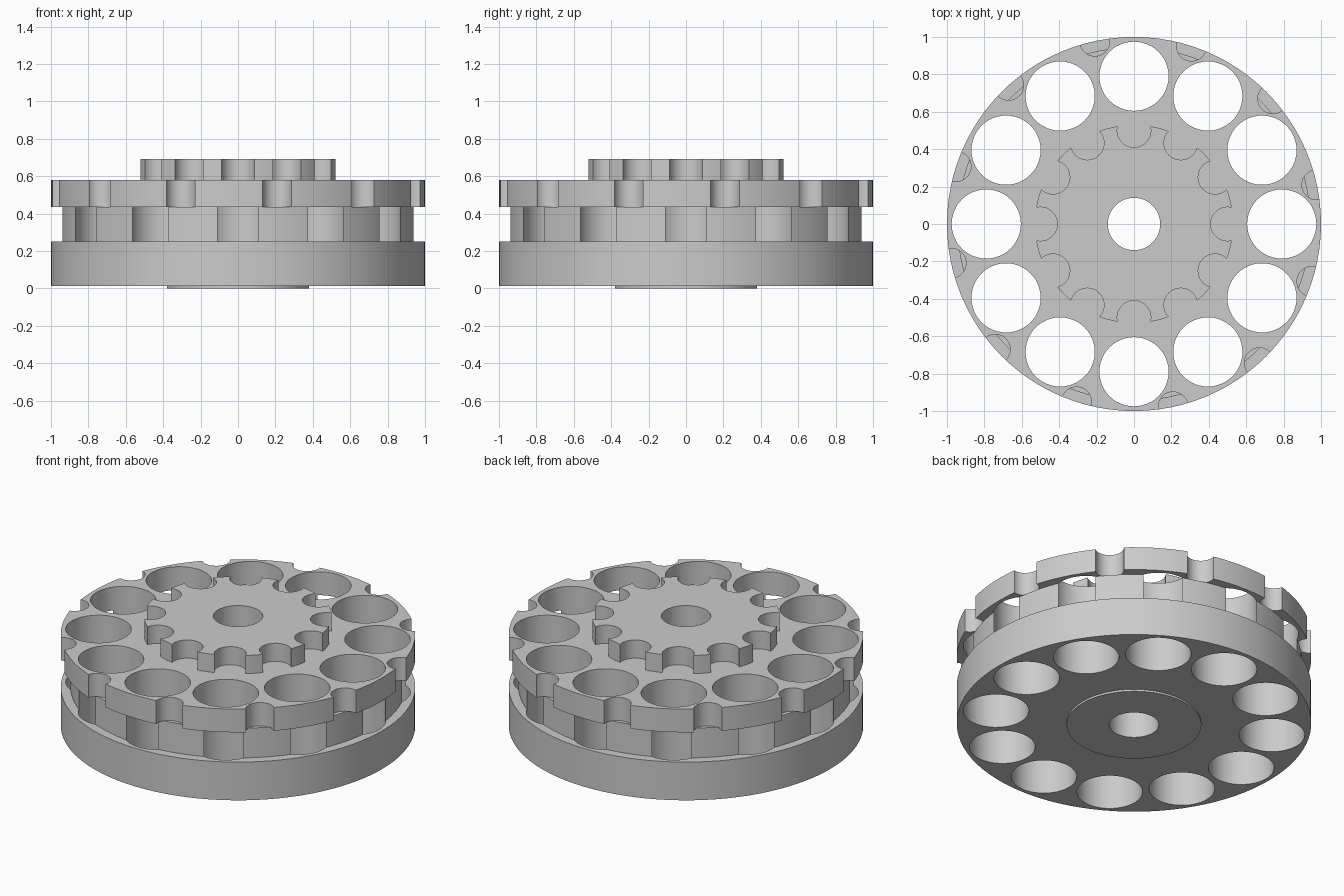
import bpy, bmesh, math
from mathutils import Matrix

if "Cube" in bpy.data.objects:
    bpy.data.objects.remove(bpy.data.objects["Cube"])

COUNT = 12
SEG = 96

grey = bpy.data.materials.new("plain_grey")
grey.diffuse_color = (0.6, 0.6, 0.6, 1)
grey.use_nodes = True
grey.node_tree.nodes["Principled BSDF"].inputs["Base Color"].default_value = grey.diffuse_color


def cylinder(bm, r, z0, z1, x=0, y=0, seg=SEG):
    bmesh.ops.create_cone(bm, cap_ends=True, segments=seg, radius1=r, radius2=r,
                          depth=z1 - z0,
                          matrix=Matrix.Translation((x, y, (z0 + z1) / 2)))


def make_object(name, bm):
    mesh = bpy.data.meshes.new(name)
    bm.to_mesh(mesh)
    bm.free()
    obj = bpy.data.objects.new(name, mesh)
    bpy.context.collection.objects.link(obj)
    return obj


def plate(name, r, z0, z1, rings=()):
    """Disc with a centre bore and rings of round cuts: (ring radius, cut radius, start angle)."""
    bm = bmesh.new()
    cylinder(bm, r, z0, z1)
    obj = make_object(name, bm)

    bm = bmesh.new()
    cylinder(bm, 0.14, z0 - 0.1, z1 + 0.1, seg=48)
    for ring_r, cut_r, start in rings:
        for i in range(COUNT):
            a = math.radians(start) + i * math.tau / COUNT
            cylinder(bm, cut_r, z0 - 0.1, z1 + 0.1,
                     ring_r * math.cos(a), ring_r * math.sin(a), seg=48)
    cutter = make_object(name + "_cutter", bm)
    cutter.hide_render = True

    mod = obj.modifiers.new("cuts", 'BOOLEAN')
    mod.operation = 'DIFFERENCE'
    mod.solver = 'EXACT'
    mod.object = cutter
    deps = bpy.context.evaluated_depsgraph_get()
    mesh = bpy.data.meshes.new_from_object(obj.evaluated_get(deps))
    obj.modifiers.clear()
    obj.data = mesh
    bpy.data.objects.remove(cutter)

    mesh.materials.clear()
    mesh.materials.append(grey)
    for p in mesh.polygons:
        p.material_index = 0
        p.use_smooth = True
    mesh.set_sharp_from_angle(angle=math.radians(30))
    return obj


chambers = (0.79, 0.185, 0)

# thin bearing boss underneath
plate("bottom_boss", 0.38, 0.0, 0.012)
# thick base drum with closed chambers
plate("base_drum", 1.0, 0.012, 0.25, [chambers])
# narrower waist where the chambers break through the rim
plate("open_waist", 0.945, 0.25, 0.435, [chambers])
# upper flange with small locking notches in the rim
plate("notched_flange", 1.0, 0.435, 0.58, [chambers, (1.0, 0.08, 12.1)])
# scalloped hub on top
plate("ratchet_hub", 0.53, 0.58, 0.693, [(0.5, 0.09, 0)])
